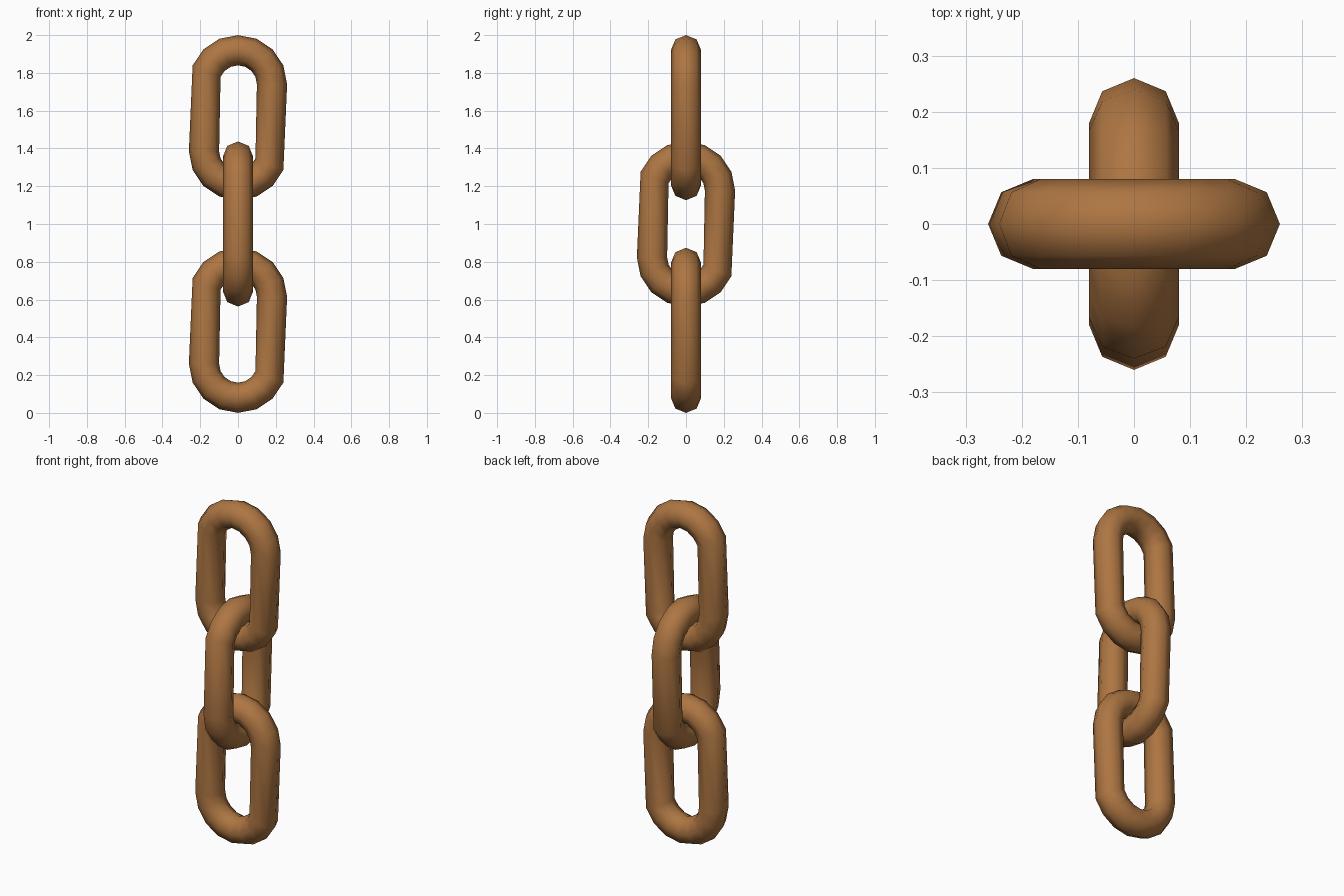
import bpy
import math
from mathutils import Matrix

cube = bpy.data.objects.get("Cube")
if cube:
    bpy.data.objects.remove(cube, do_unlink=True)

RING = 0.18      # centre-line radius of the rounded ends
TUBE = 0.08      # thickness radius of the bar
STRETCH = 0.354  # length of the straight sides
SPACING = 0.563  # distance between neighbouring links

# Single rusty bronze colour
bronze = bpy.data.materials.new("bronze_brown")
colour = (0.42, 0.18, 0.055, 1.0)
bronze.diffuse_color = colour
bronze.use_nodes = True
bsdf = next(n for n in bronze.node_tree.nodes if n.type == "BSDF_PRINCIPLED")
bsdf.inputs["Base Color"].default_value = colour


def chain_link(name, base, turn):
    """Upright link: a ring whose upper half is pulled up, turned about z."""
    bpy.ops.mesh.primitive_torus_add(
        major_segments=16, minor_segments=8,
        major_radius=RING, minor_radius=TUBE, location=(0, 0, 0))
    link = bpy.context.object
    link.name = name
    for v in link.data.vertices:
        upper = v.co.y > 0.01 or (v.co.y > -0.01 and v.co.x > 0)
        if upper:
            v.co.y += STRETCH
    place = (Matrix.Translation((0, 0, base + RING + TUBE))
             @ Matrix.Rotation(turn, 4, "Z")
             @ Matrix.Rotation(math.pi / 2, 4, "X"))
    link.data.transform(place)
    link.data.materials.append(bronze)
    bpy.ops.object.shade_smooth()
    return link


# Three interlocked links, the middle one turned a quarter
for i, name in enumerate(("bottom_link", "middle_link", "top_link")):
    chain_link(name, i * SPACING, math.pi / 2 if i == 1 else 0)
